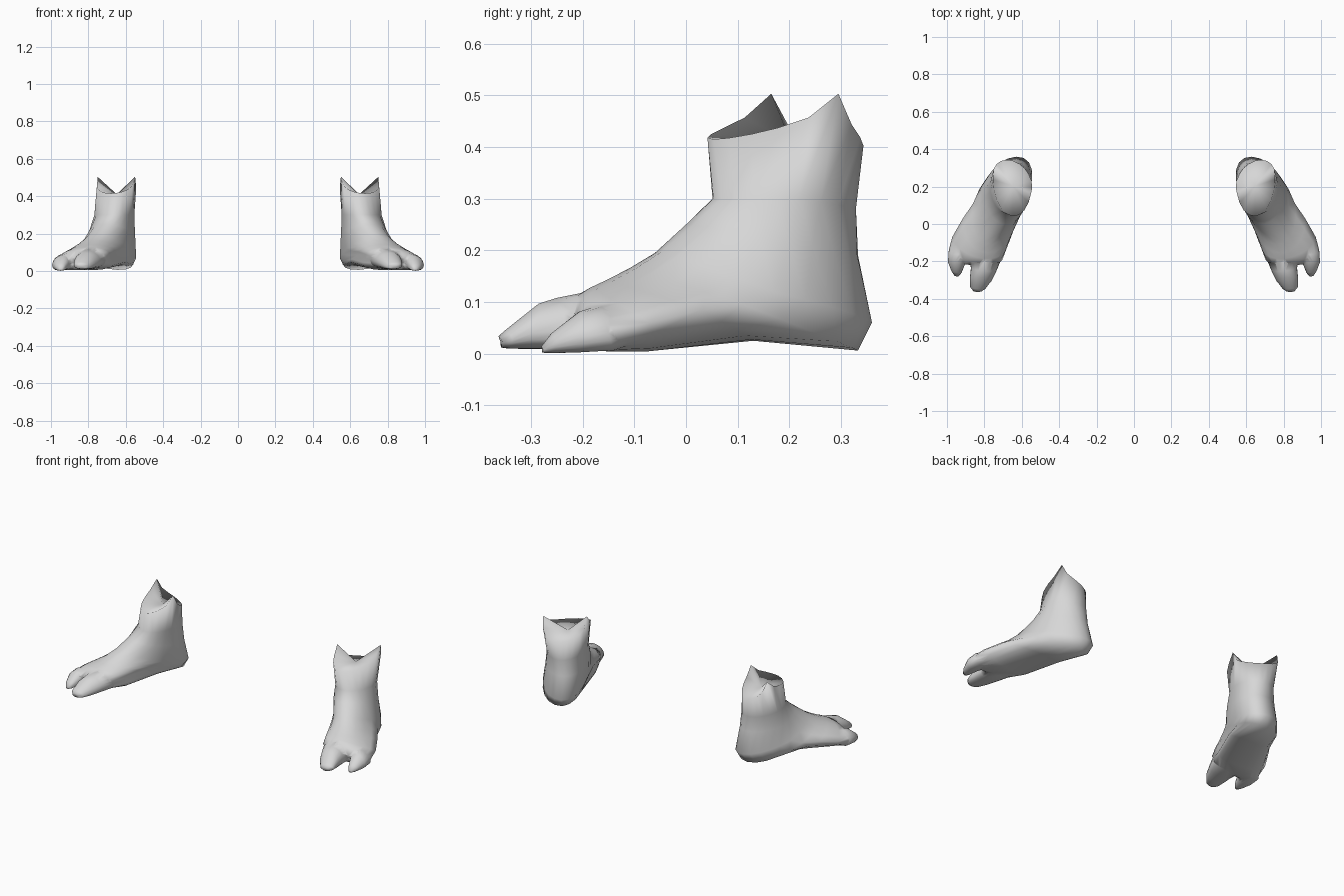
import bpy, bmesh, math
from mathutils import Vector

if "Cube" in bpy.data.objects:
    bpy.data.objects.remove(bpy.data.objects["Cube"])

SIDES = 20

skin = bpy.data.materials.new("light_grey")
skin.diffuse_color = (0.68, 0.68, 0.68, 1)
skin.use_nodes = True
skin.node_tree.nodes["Principled BSDF"].inputs["Base Color"].default_value = skin.diffuse_color


def ring(front, outer, back, inner, e, ez=None):
    """Rounded loop through four points; e below 1 gives a fuller back half,
    ez below 1 pinches the two side points into peaks."""
    f, o, b, i = map(Vector, (front, outer, back, inner))
    c = (o + i) / 2
    pts = []
    for k in range(SIDES):
        t = 2 * math.pi * k / SIDES
        u, v = math.cos(t), math.sin(t)
        u = 0 if abs(u) < 1e-6 else u
        v = 0 if abs(v) < 1e-6 else v
        ee = e if u < 0 else 1.0
        end = (f if u > 0 else b) - c
        p = c + end * abs(u) ** ee + ((o if v > 0 else i) - c) * abs(v) ** ee
        if ez:
            p.z = c.z + end.z * abs(u) ** ez
        pts.append(p)
    return pts


def loft(name, rings, start_z=None):
    """Skin the rings, closing both ends with a fan."""
    bm = bmesh.new()
    loops = [[bm.verts.new(p) for p in ring(*r)] for r in rings]
    for a, b in zip(loops, loops[1:]):
        for k in range(SIDES):
            n = (k + 1) % SIDES
            bm.faces.new((a[k], a[n], b[n], b[k]))
    for loop, z in ((loops[0], start_z), (loops[-1], None)):
        c = sum((v.co for v in loop), Vector()) / SIDES
        if z is not None:
            c.z = z
        hub = bm.verts.new(c)
        for k in range(SIDES):
            bm.faces.new((loop[k], loop[(k + 1) % SIDES], hub))
    bmesh.ops.recalc_face_normals(bm, faces=bm.faces)
    me = bpy.data.meshes.new(name)
    bm.to_mesh(me)
    bm.free()
    me.materials.append(skin)
    ob = bpy.data.objects.new(name, me)
    bpy.context.collection.objects.link(ob)
    return ob


# Ankle, heel and sole: loops tilt from level at the rim to upright at the toes
# each loop: front/top, outer side, back/sole, inner side, fullness
foot = loft("left_foot", [
    ((.68, .053, .415), (.75, .295, .503), (.615, .323, .39), (.55, .165, .503), 1, .55),
    ((.68, .053, .30), (.768, .22, .30), (.625, .327, .28), (.562, .165, .30), 1),
    ((.70, .0, .25), (.79, .20, .21), (.625, .333, .19), (.56, .165, .20), 1),
    ((.735, -.06, .195), (.82, .17, .12), (.63, .36, .06), (.558, .18, .09), .95),
    ((.765, -.11, .165), (.86, .11, .095), (.645, .333, .006), (.585, .12, .085), .9),
    ((.785, -.155, .142), (.915, .03, .085), (.69, .13, .025), (.635, .02, .085), .85),
    ((.805, -.185, .128), (.972, -.07, .06), (.78, -.08, .004), (.68, -.10, .07), .8),
    ((.825, -.21, .112), (.99, -.14, .045), (.84, -.16, .006), (.705, -.18, .062), .75),
    ((.86, -.22, .07), (.96, -.19, .038), (.87, -.19, .012), (.75, -.20, .05), .75),
], start_z=.41)

# Large front toe, rooted inside the foot
big_toe = loft("big_toe", [
    ((.79, -.12, .110), (.86, -.10, .055), (.79, -.09, .02), (.72, -.11, .06), 1),
    ((.80, -.20, .118), (.885, -.17, .05), (.80, -.17, .009), (.708, -.185, .058), .8),
    ((.81, -.25, .108), (.872, -.235, .045), (.81, -.24, .009), (.735, -.25, .05), .75),
    ((.82, -.285, .097), (.878, -.295, .04), (.82, -.30, .009), (.762, -.305, .042), .75),
    ((.84, -.348, .047), (.876, -.335, .027), (.83, -.345, .010), (.795, -.345, .027), .8),
    ((.838, -.363, .034), (.860, -.356, .024), (.835, -.358, .012), (.812, -.358, .024), 1),
])

# Shorter outer toe, rooted inside the foot
small_toe = loft("small_toe", [
    ((.89, -.10, .085), (.94, -.09, .055), (.90, -.08, .025), (.84, -.10, .05), 1),
    ((.92, -.165, .094), (.992, -.15, .04), (.93, -.14, .006), (.86, -.15, .045), .8),
    ((.945, -.205, .082), (.994, -.205, .032), (.945, -.21, .003), (.905, -.22, .04), .75),
    ((.948, -.26, .04), (.977, -.25, .02), (.947, -.262, .001), (.922, -.258, .02), .8),
    ((.948, -.28, .014), (.960, -.276, .008), (.947, -.278, .002), (.936, -.278, .008), 1),
])

# Join the toes to the foot
for toe in (big_toe, small_toe):
    mod = foot.modifiers.new("join", 'BOOLEAN')
    mod.operation, mod.solver, mod.object = 'UNION', 'EXACT', toe
bpy.context.view_layer.update()
joined = bpy.data.meshes.new_from_object(
    foot.evaluated_get(bpy.context.evaluated_depsgraph_get()))
foot.modifiers.clear()
foot.data = joined
for toe in (big_toe, small_toe):
    bpy.data.objects.remove(toe)

# Smooth skin all over
for poly in joined.polygons:
    poly.use_smooth = True

# Mirrored foot
other = bpy.data.objects.new("right_foot", joined.copy())
bpy.context.collection.objects.link(other)
for v in other.data.vertices:
    v.co.x *= -1
other.data.flip_normals()
